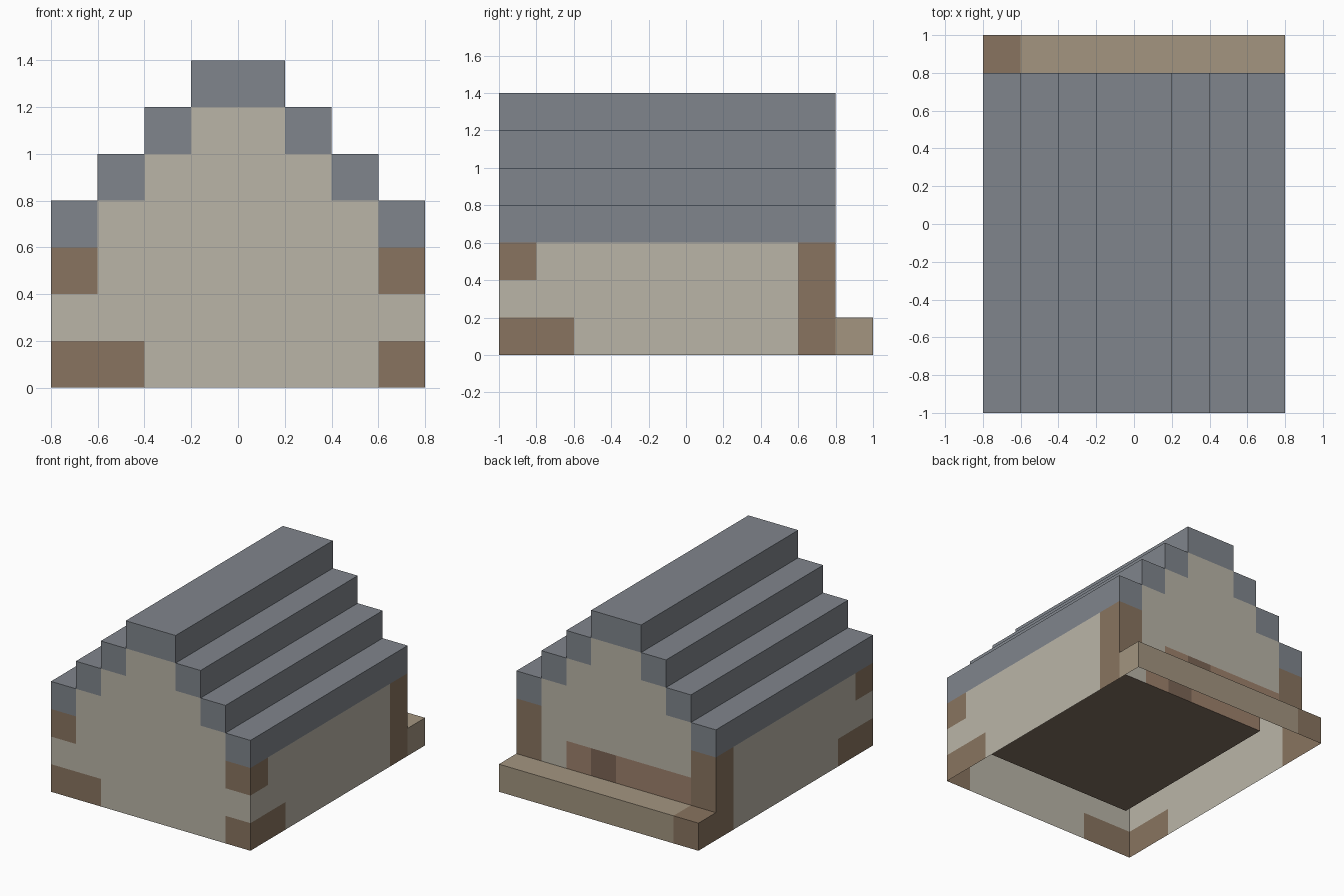
import bpy, bmesh

if "Cube" in bpy.data.objects:
    bpy.data.objects.remove(bpy.data.objects["Cube"])

U = 0.2                      # edge length of one block
NX, NY, NZ = 8, 10, 7        # block grid, x -0.8..0.8, y -1..1, z 0..1.4

COLORS = {
    "walls": (0.49, 0.46, 0.39),
    "timber_corners": (0.25, 0.175, 0.115),
    "back_plank_row": (0.34, 0.22, 0.15),
    "dark_plank": (0.20, 0.13, 0.09),
    "roof": (0.216, 0.235, 0.265),
    "floor": (0.22, 0.16, 0.115),
    "back_step": (0.366, 0.301, 0.216),
}


def part_at(i, j, k):
    """Name of the part filling a block, or None where it is empty."""
    if not (0 <= i < NX and 0 <= j < NY and 0 <= k < NZ):
        return None
    d = min(i, NX - 1 - i)               # blocks in from the nearer side
    # step along the back
    if j == 9:
        if k > 0:
            return None
        return "timber_corners" if i == 0 else "back_step"
    # stepped roof, one block thick
    if k >= 3:
        if d < k - 3:
            return None
        if d == k - 3:
            return "roof"
        return "walls" if j in (0, 8) else None   # gable ends
    # timber at the corners
    if d == 0 and (j == 8 or (j == 0 and k != 1) or (j == 1 and k == 0)):
        return "timber_corners"
    if (i, j, k) == (1, 0, 0):
        return "timber_corners"
    # plank row low in the back wall
    if j == 8 and k == 1 and 1 <= i <= 5:
        return "dark_plank" if i == 4 else "back_plank_row"
    # walls, then floor and hollow room
    if d == 0 or j in (0, 8):
        return "walls"
    return "floor" if k == 0 else None


# corner offsets of each block face, wound outward
FACES = {
    (1, 0, 0): [(1, 0, 0), (1, 1, 0), (1, 1, 1), (1, 0, 1)],
    (-1, 0, 0): [(0, 0, 0), (0, 0, 1), (0, 1, 1), (0, 1, 0)],
    (0, 1, 0): [(0, 1, 0), (0, 1, 1), (1, 1, 1), (1, 1, 0)],
    (0, -1, 0): [(0, 0, 0), (1, 0, 0), (1, 0, 1), (0, 0, 1)],
    (0, 0, 1): [(0, 0, 1), (1, 0, 1), (1, 1, 1), (0, 1, 1)],
}   # the underside is left open


def build_part(name, color):
    bm = bmesh.new()
    for i in range(NX):
        for j in range(NY):
            for k in range(NZ):
                if part_at(i, j, k) != name:
                    continue
                for (a, b, c), quad in FACES.items():
                    if part_at(i + a, j + b, k + c) is None:
                        bm.faces.new([bm.verts.new(((i + p) * U - 0.8,
                                                    (j + q) * U - 1.0,
                                                    (k + r) * U))
                                      for p, q, r in quad])
    bmesh.ops.remove_doubles(bm, verts=bm.verts[:], dist=0.001)
    mesh = bpy.data.meshes.new(name)
    bm.to_mesh(mesh)
    bm.free()
    mat = bpy.data.materials.new(name + "_color")
    mat.diffuse_color = (*color, 1)
    mat.use_nodes = True
    mat.node_tree.nodes["Principled BSDF"].inputs["Base Color"].default_value = mat.diffuse_color
    mesh.materials.append(mat)
    bpy.context.collection.objects.link(bpy.data.objects.new(name, mesh))


for part, col in COLORS.items():
    build_part(part, col)
